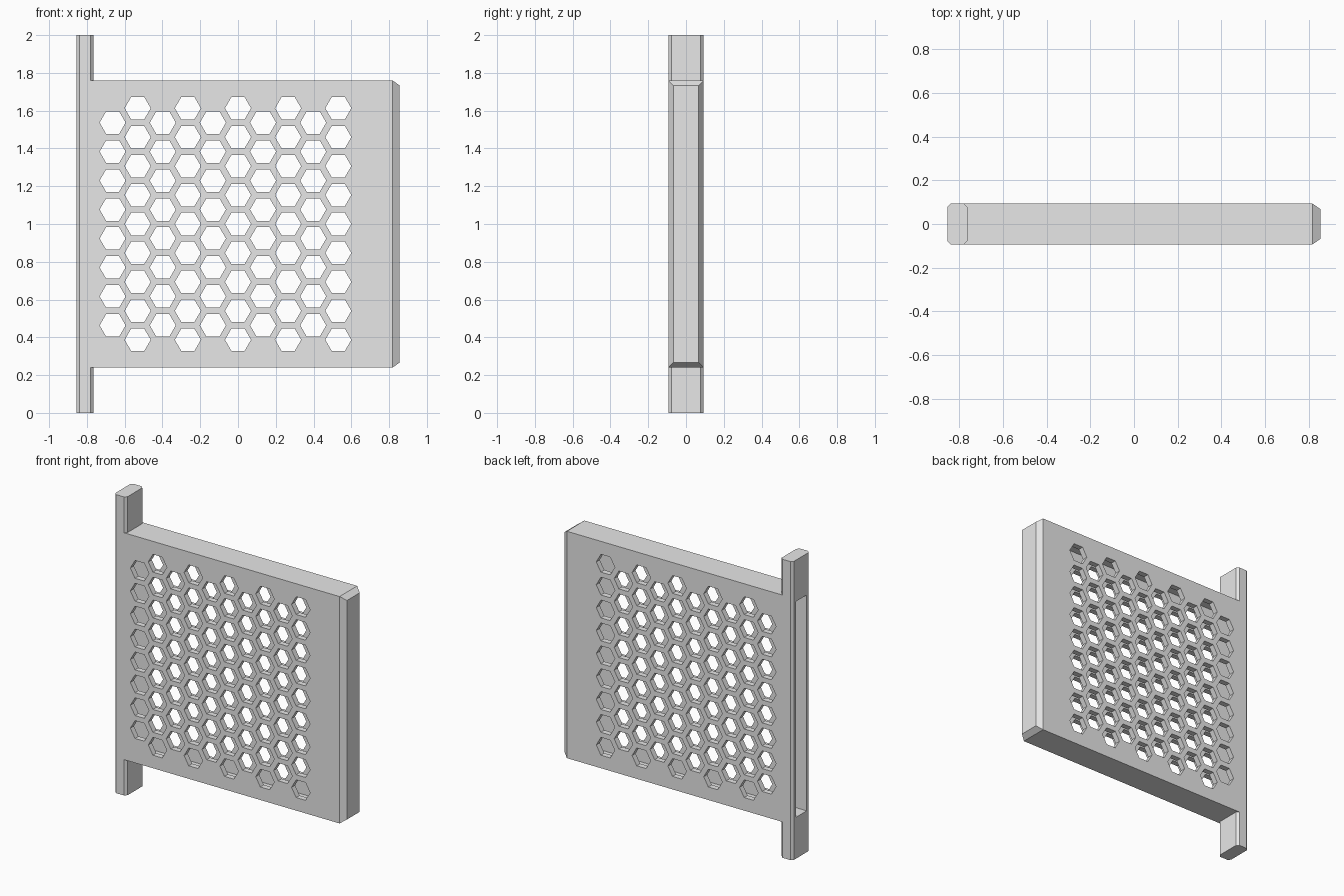
import bpy, bmesh, math
from mathutils import Matrix

if "Cube" in bpy.data.objects:
    bpy.data.objects.remove(bpy.data.objects["Cube"], do_unlink=True)

grey = bpy.data.materials.new("plain grey")
grey.use_nodes = True
grey.diffuse_color = (0.8, 0.8, 0.8, 1)
grey.node_tree.nodes["Principled BSDF"].inputs["Base Color"].default_value = (0.8, 0.8, 0.8, 1)

HALF_X, HALF_Y = 0.855, 0.0935
WALL, PITCH, HEX_R = 0.037, 0.1533, 0.0688


def add_box(bm, lo, hi):
    """Add an axis-aligned box and return its vertices."""
    mid = [(a + b) / 2 for a, b in zip(lo, hi)]
    size = [b - a for a, b in zip(lo, hi)]
    mat = Matrix.Translation(mid) @ Matrix.Diagonal((*size, 1))
    return bmesh.ops.create_cube(bm, size=1, matrix=mat)["verts"]


def make_object(name, bm):
    bmesh.ops.recalc_face_normals(bm, faces=bm.faces)
    mesh = bpy.data.meshes.new(name)
    bm.to_mesh(mesh)
    bm.free()
    mesh.materials.append(grey)
    obj = bpy.data.objects.new(name, mesh)
    bpy.context.collection.objects.link(obj)
    return obj


def combine(target, other, operation):
    """Apply a boolean and discard the helper."""
    mod = target.modifiers.new(operation.title(), "BOOLEAN")
    mod.operation, mod.solver, mod.object = operation, "EXACT", other
    bpy.context.view_layer.objects.active = target
    bpy.ops.object.modifier_apply(modifier=mod.name)
    bpy.data.objects.remove(other, do_unlink=True)


# Panel with a chamfered outer end
bm = bmesh.new()
add_box(bm, (-0.81, -HALF_Y, 0.24), (HALF_X, HALF_Y, 1.76))
end_edges = [e for e in bm.edges if all(v.co.x > 0 for v in e.verts)]
end_face = [f for f in bm.faces if all(v.co.x > 0 for v in f.verts)]
bmesh.ops.inset_region(bm, faces=end_face, thickness=WALL)
for e in end_edges:
    for v in e.verts:
        v.co.x = HALF_X - WALL
panel = make_object("perforated_panel", bm)

# Upright post with chamfered long edges
bm = bmesh.new()
add_box(bm, (-HALF_X, -HALF_Y, 0), (-0.764, HALF_Y, 2))
uprights = [e for e in bm.edges if abs(e.verts[0].co.z - e.verts[1].co.z) > 1]
bmesh.ops.bevel(bm, geom=uprights, offset=0.016, segments=1, affect="EDGES")
combine(panel, make_object("post", bm), "UNION")

# Hollow interior, open through the post
bm = bmesh.new()
add_box(bm, (-1, -HALF_Y + WALL, 0.24 + WALL), (HALF_X - WALL, HALF_Y - WALL, 1.76 - WALL))
combine(panel, make_object("cavity_cutter", bm), "DIFFERENCE")

# Honeycomb of holes through both walls
bm = bmesh.new()
for col in range(-5, 5):
    rows = 8 if col % 2 else 9
    for row in range(rows):
        x = col * PITCH * math.sqrt(3) / 2
        z = 1 + (row - (rows - 1) / 2) * PITCH
        bmesh.ops.create_cone(
            bm, cap_ends=True, segments=6, radius1=HEX_R, radius2=HEX_R, depth=0.4,
            matrix=Matrix.Translation((x, 0, z))
            @ Matrix.Rotation(math.pi / 2, 4, "X") @ Matrix.Rotation(math.pi / 2, 4, "Z"))
combine(panel, make_object("hole_cutter", bm), "DIFFERENCE")
